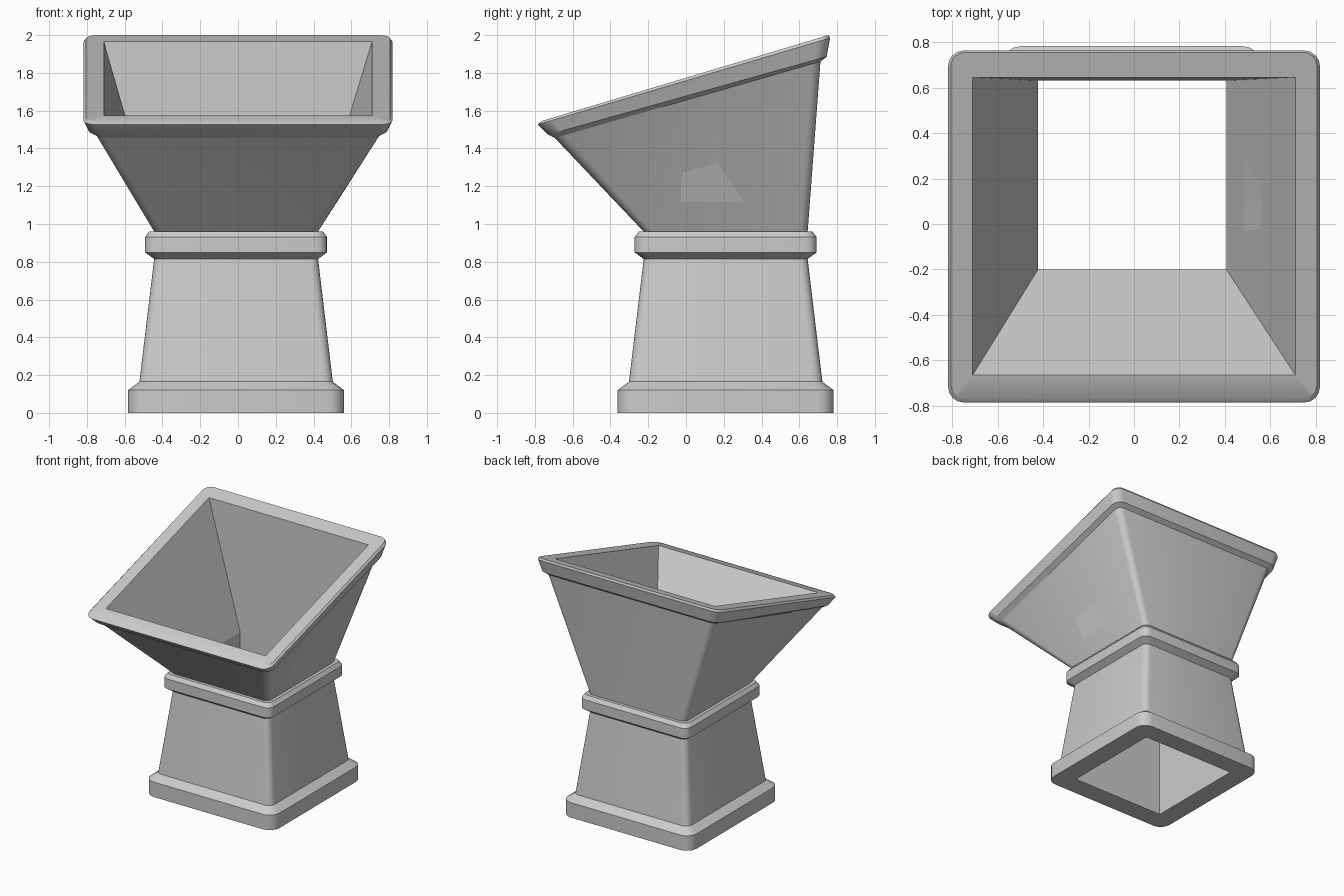
import bpy, bmesh, math

if "Cube" in bpy.data.objects:
    bpy.data.objects.remove(bpy.data.objects["Cube"])

CX, CY = -0.01, 0.21      # axis of the square shaft
SEG = 4                   # steps per rounded corner


def ring(cx, hx, y0, y1, z0, z1, r):
    """Rounded rectangle, with height running from z0 (front) to z1 (back)."""
    pts = []
    corners = [(cx + hx - r, y1 - r), (cx - hx + r, y1 - r),
               (cx - hx + r, y0 + r), (cx + hx - r, y0 + r)]
    for k, (x, y) in enumerate(corners):
        for i in range(SEG + 1):
            a = math.pi / 2 * (k + i / SEG)
            px, py = x + r * math.cos(a), y + r * math.sin(a)
            pts.append((px, py, z0 + (z1 - z0) * (py - y0) / (y1 - y0)))
    return pts


def level(h, z, r):
    """Level square ring on the shaft axis."""
    return ring(CX, h, CY - h, CY + h, z, z, r)


def loft(name, rings):
    bm = bmesh.new()
    rows = [[bm.verts.new(p) for p in rg] for rg in rings]
    n = len(rows[0])
    for a, b in zip(rows, rows[1:]):
        for i in range(n):
            j = (i + 1) % n
            bm.faces.new((a[i], a[j], b[j], b[i]))
    bmesh.ops.remove_doubles(bm, verts=bm.verts[:], dist=1e-4)
    me = bpy.data.meshes.new(name)
    bm.to_mesh(me)
    bm.free()
    ob = bpy.data.objects.new(name, me)
    bpy.context.collection.objects.link(ob)
    bpy.ops.object.select_all(action='DESELECT')
    ob.select_set(True)
    bpy.context.view_layer.objects.active = ob
    bpy.ops.object.shade_smooth_by_angle(angle=math.radians(28))
    return ob


# Shared inner openings (sharp corners)
hole_bottom = ring(-0.008, 0.414, -0.20, 0.63, 0, 0, 0)
hole_throat = ring(-0.008, 0.414, -0.20, 0.63, 0.965, 0.965, 0)
hole_mouth = ring(0, 0.71, -0.665, 0.645, 1.575, 1.967, 0)

# Plinth, with its open underside
loft("plinth", [hole_bottom, level(0.572, 0, 0.085), level(0.572, 0.12, 0.085),
                level(0.512, 0.165, 0.05)])

# Tapered neck
neck_top = level(0.434, 0.815, 0.045)
loft("neck", [level(0.512, 0.165, 0.05), neck_top])

# Collar band
funnel_start = level(0.434, 0.96, 0.045)
loft("collar", [neck_top, level(0.482, 0.85, 0.06), level(0.482, 0.93, 0.06),
                level(0.46, 0.96, 0.05), funnel_start])

# Flared funnel with slanted top
funnel_end = ring(0, 0.75, -0.695, 0.712, 1.456, 1.86, 0.05)
loft("funnel", [funnel_start, funnel_end])

# Slanted rim lip
loft("rim", [funnel_end,
             ring(0, 0.79, -0.73, 0.745, 1.473, 1.886, 0.07),
             ring(0, 0.818, -0.785, 0.763, 1.526, 1.985, 0.07),
             ring(0, 0.805, -0.765, 0.755, 1.545, 2.0, 0.06),
             hole_mouth])

# Inner walls: flared mouth, then straight shaft
loft("inner_funnel", [hole_mouth, hole_throat])
loft("inner_shaft", [hole_throat, hole_bottom])
